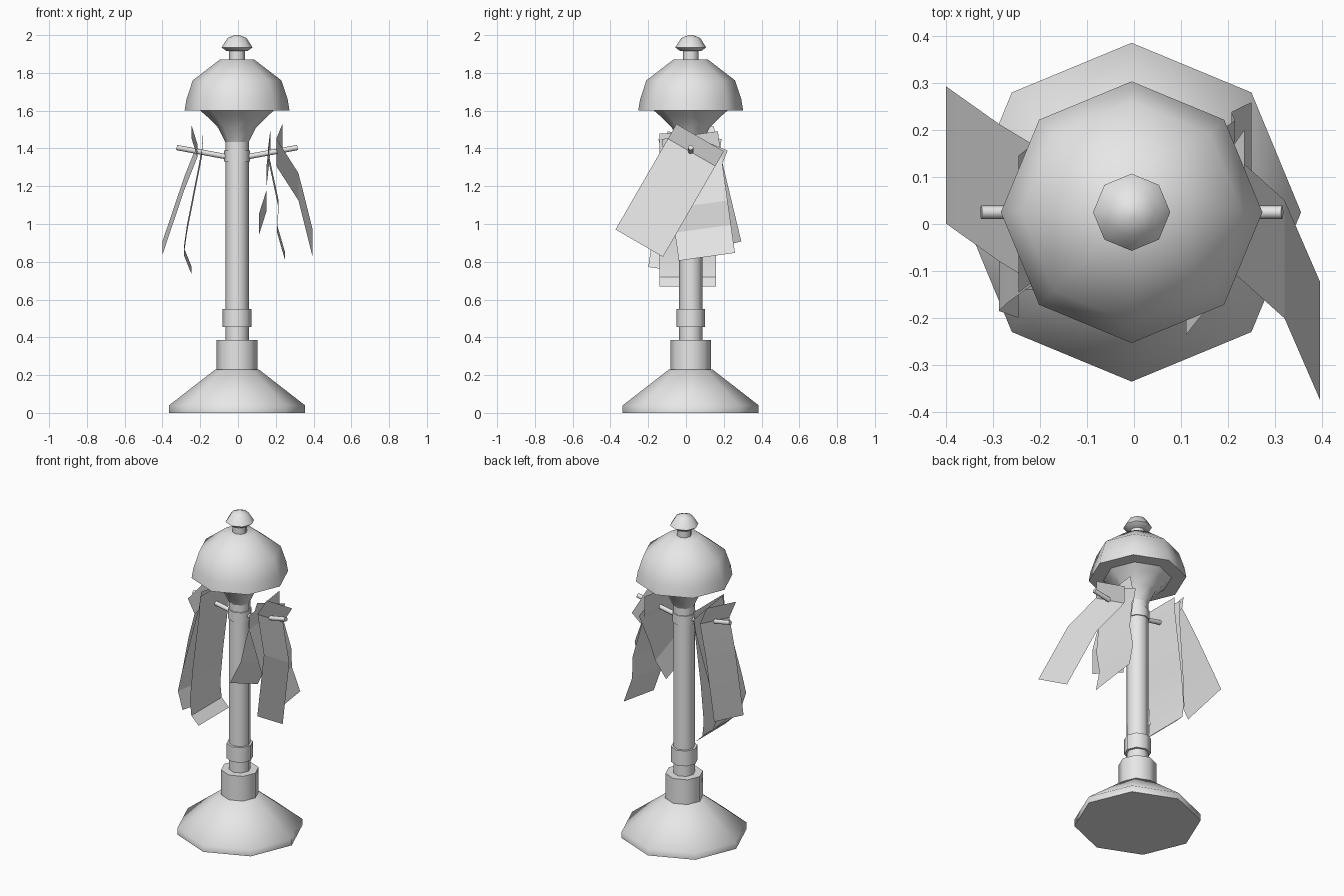
import bpy, bmesh, math
from mathutils import Vector

cube = bpy.data.objects.get("Cube")
if cube:
    bpy.data.objects.remove(cube)

GREY = (0.8, 0.8, 0.8, 1)
mat = bpy.data.materials.new("plain grey")
mat.use_nodes = True
mat.diffuse_color = GREY
mat.node_tree.nodes["Principled BSDF"].inputs["Base Color"].default_value = GREY

CX, CY = -0.005, 0.025  # axis of the post


def finish(name, bm, angle, closed=True):
    if closed:
        bmesh.ops.recalc_face_normals(bm, faces=bm.faces)
    mesh = bpy.data.meshes.new(name)
    bm.to_mesh(mesh)
    bm.free()
    mesh.materials.append(mat)
    ob = bpy.data.objects.new(name, mesh)
    bpy.context.collection.objects.link(ob)
    bpy.ops.object.select_all(action="DESELECT")
    ob.select_set(True)
    bpy.context.view_layer.objects.active = ob
    bpy.ops.object.shade_smooth_by_angle(angle=math.radians(angle))
    return ob


def turned(name, profile, sides=8):
    """Closed solid turned around the post axis from (radius, height) points."""
    bm = bmesh.new()
    rings = []
    for r, z in profile:
        rings.append([bm.verts.new((CX + r * math.cos(i * math.tau / sides),
                                    CY + r * math.sin(i * math.tau / sides), z))
                      for i in range(sides)])
    for a, b in zip(rings, rings[1:]):
        for i in range(sides):
            j = (i + 1) % sides
            bm.faces.new((a[i], a[j], b[j], b[i]))
    bm.faces.new(rings[0])
    bm.faces.new(rings[-1])
    return finish(name, bm, 50)


def rod(name, start, end, radius, sides=8):
    a, b = Vector(start), Vector(end)
    bm = bmesh.new()
    bmesh.ops.create_cone(bm, cap_ends=True, segments=sides, radius1=radius,
                          radius2=radius, depth=(b - a).length)
    bm.transform((b - a).to_track_quat("Z", "Y").to_matrix().to_4x4())
    bmesh.ops.translate(bm, verts=bm.verts, vec=(a + b) / 2)
    return finish(name, bm, 50)


def sheet(name, y, z, tilt, width, profile):
    """Thin hanging strip; profile is (distance down, x), swung by tilt degrees."""
    t = math.radians(tilt)
    across = Vector((0, math.cos(t), math.sin(t))) * width / 2
    down = Vector((0, math.sin(t), -math.cos(t)))
    bm = bmesh.new()
    rows = []
    for s, x in profile:
        p = Vector((x, y, z)) + down * s
        rows.append((bm.verts.new(p - across), bm.verts.new(p + across)))
    for a, b in zip(rows, rows[1:]):
        bm.faces.new((a[0], b[0], b[1], a[1]))
    return finish(name, bm, 15, closed=False)


# Foot and post
turned("base", [(0.36, 0), (0.36, 0.04), (0.115, 0.23), (0.1, 0.23)])
turned("base_collar", [(0.108, 0.225), (0.108, 0.385)])
turned("post", [(0.062, 0.38), (0.062, 1.44)])
turned("post_ring", [(0.076, 0.455), (0.076, 0.55)])
turned("rod_ring", [(0.068, 1.33), (0.068, 1.39)])

# Head
turned("flare", [(0.06, 1.43), (0.1, 1.51), (0.16, 1.57), (0.2, 1.605)])
turned("shade", [(0.278, 1.6), (0.268, 1.66), (0.235, 1.76), (0.092, 1.87)])
turned("finial_neck", [(0.042, 1.86), (0.042, 1.93)])
turned("finial", [(0.055, 1.915), (0.082, 1.935), (0.05, 1.985), (0.012, 2.0)])

# Side rods rising slightly outward
for side, label in ((1, "left"), (-1, "right")):
    rod(label + "_rod", (CX + side * 0.05, CY, 1.355),
        (CX + side * 0.32, CY, 1.405), 0.014)

# Hanging strips on the left rod
sheet("left_outer_strip", 0.075, 1.457, -30, 0.29,
      [(0, 0.235), (0.09, 0.203), (0.3, 0.32), (0.645, 0.395)])
sheet("left_middle_strip", 0.02, 1.47, 8, 0.3,
      [(0, 0.17), (0.1, 0.158), (0.37, 0.215), (0.5, 0.207), (0.65, 0.25)])
sheet("left_inner_strip", 0.083, 1.445, -22, 0.297,
      [(0, 0.172), (0.09, 0.163), (0.22, 0.15), (0.35, 0.15), (0.485, 0.11)])

# Hanging strips on the right rod
sheet("right_outer_strip", 0, 1.485, 13.5, 0.3,
      [(0, -0.245), (0.1, -0.215), (0.28, -0.285), (0.63, -0.4)])
sheet("right_middle_strip", 0.045, 1.47, -8, 0.29,
      [(0, -0.185), (0.1, -0.192), (0.5, -0.27), (0.62, -0.287), (0.725, -0.245)])
sheet("right_inner_strip", 0.01, 1.48, 0, 0.3,
      [(0, -0.165), (0.1, -0.17), (0.45, -0.215), (0.67, -0.235),
       (0.76, -0.225), (0.81, -0.175)])
